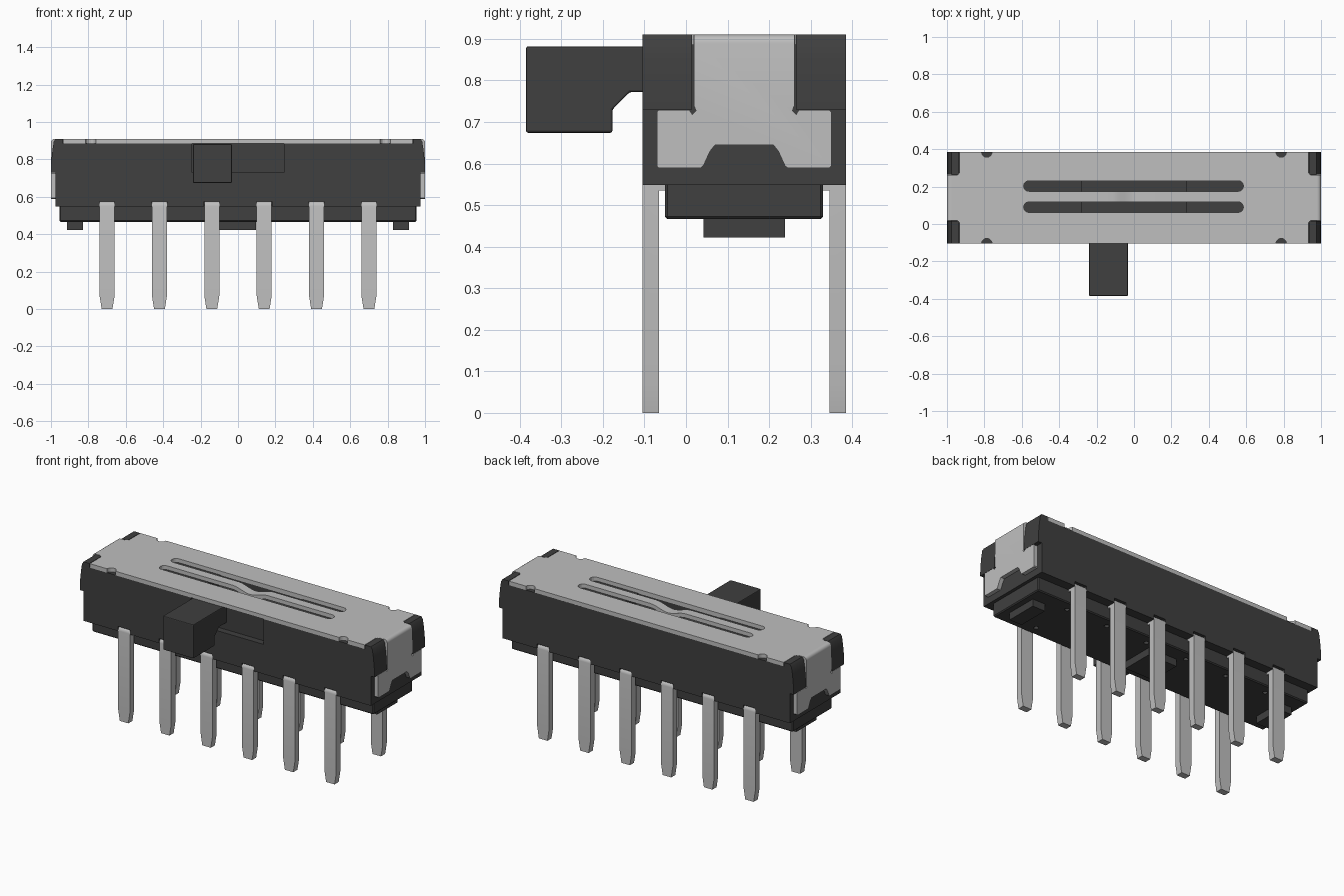
import bpy, bmesh, math
from mathutils import Vector

cube = bpy.data.objects.get("Cube")
if cube:
    bpy.data.objects.remove(cube, do_unlink=True)


def material(name, value):
    m = bpy.data.materials.new(name)
    m.use_nodes = True
    col = (value, value, value, 1)
    m.diffuse_color = col
    m.node_tree.nodes["Principled BSDF"].inputs["Base Color"].default_value = col
    return m


PLASTIC = material("dark plastic", 0.05)
METAL = material("light metal", 0.52)
YC = 0.14  # depth centre of the housing


def add_prism(bm, pts, axis, a, b):
    """Extrude a 2D outline along an axis: x -> (y,z), y -> (x,z), z -> (x,y)."""
    def place(p, t):
        return {"x": (t, p[0], p[1]), "y": (p[0], t, p[1]), "z": (p[0], p[1], t)}[axis]
    lo = [bm.verts.new(place(p, a)) for p in pts]
    hi = [bm.verts.new(place(p, b)) for p in pts]
    bm.faces.new(lo)
    bm.faces.new(hi[::-1])
    n = len(pts)
    for i in range(n):
        bm.faces.new((lo[i], hi[i], hi[(i + 1) % n], lo[(i + 1) % n]))


def add_box(bm, x0, x1, y0, y1, z0, z1):
    add_prism(bm, [(x0, y0), (x1, y0), (x1, y1), (x0, y1)], "z", z0, z1)


def finish(bm, name, mat):
    bmesh.ops.recalc_face_normals(bm, faces=bm.faces)
    me = bpy.data.meshes.new(name)
    bm.to_mesh(me)
    bm.free()
    ob = bpy.data.objects.new(name, me)
    me.materials.append(mat)
    bpy.context.collection.objects.link(ob)
    return ob


def prism(name, pts, axis, a, b, mat):
    bm = bmesh.new()
    add_prism(bm, pts, axis, a, b)
    return finish(bm, name, mat)


def box(name, dims, mat):
    bm = bmesh.new()
    add_box(bm, *dims)
    return finish(bm, name, mat)


def apply(ob, mod):
    bpy.ops.object.select_all(action="DESELECT")
    bpy.context.view_layer.objects.active = ob
    ob.select_set(True)
    bpy.ops.object.modifier_apply(modifier=mod.name)


def cut(ob, bm):
    cutter = finish(bm, "cutter", ob.data.materials[0])
    cutter.hide_render = True
    mod = ob.modifiers.new("cut", "BOOLEAN")
    mod.operation, mod.solver, mod.object = "DIFFERENCE", "EXACT", cutter
    apply(ob, mod)
    bpy.data.objects.remove(cutter, do_unlink=True)


def bevel(ob, width, segments=1):
    mod = ob.modifiers.new("bevel", "BEVEL")
    mod.width, mod.segments = width, segments
    apply(ob, mod)


def arc(cx, cy, r, a0, a1, n):
    return [(cx + r * math.cos(math.radians(a0 + (a1 - a0) * i / n)),
             cy + r * math.sin(math.radians(a0 + (a1 - a0) * i / n))) for i in range(n + 1)]


PIN_X = [-0.7 + 0.28 * i for i in range(6)]

# Housing with pin notches, lever window and spring pocket
housing = box("housing", (-0.975, 0.975, -0.105, 0.385, 0.548, 0.886), PLASTIC)
bm = bmesh.new()
for x in PIN_X:
    add_box(bm, x - 0.041, x + 0.041, -0.2, -0.04, 0.5, 0.576)
    add_box(bm, x - 0.041, x + 0.041, 0.32, 0.5, 0.5, 0.576)
add_box(bm, -0.245, 0.245, -0.2, -0.065, 0.73, 0.95)
add_box(bm, -0.28, 0.28, 0.06, 0.235, 0.83, 0.95)
cut(housing, bm)

# Raised corner blocks
BLOCK = [(0.935, 0.73), (0.935, 0.91), (0.975, 0.91), (0.985, 0.895),
         (0.992, 0.85), (0.998, 0.79), (1.0, 0.73)]
for side, sx in (("left", 1), ("right", -1)):
    for end, y0, y1 in (("front", -0.105, 0.015), ("back", 0.265, 0.385)):
        prism(f"{side}_{end}_corner_block", [(sx * x, z) for x, z in BLOCK], "y", y0, y1, PLASTIC)

# Base plate with small round holes, and feet
base = box("base_plate", (-0.955, 0.955, -0.05, 0.33, 0.466, 0.56), PLASTIC)
bevel(base, 0.006)
bm = bmesh.new()
for x in PIN_X:
    for y in (0.01, 0.27):
        add_prism(bm, arc(x, y, 0.014, 0, 345, 23), "z", 0.4, 0.49)
cut(base, bm)
for name, x0, x1 in (("left_foot", 0.83, 0.915), ("middle_foot", -0.1, 0.095),
                     ("right_foot", -0.915, -0.83)):
    box(name, (x0, x1, 0.042, 0.238, 0.422, 0.47), PLASTIC)

# Metal cover: outline of one quarter, then mirrored round
quarter = [(0.975, 0.122), (0.945, 0.122), (0.932, 0.135), (0.932, 0.245)]
quarter += arc(0.787, 0.245, 0.028, 0, -180, 8)
outline = []
for sx, sy in ((1, 1), (-1, 1), (-1, -1), (1, -1)):
    q = [(sx * x, YC + sy * y) for x, y in quarter]
    outline += q if sx * sy > 0 else q[::-1]
cover = prism("metal_cover", outline, "z", 0.885, 0.91, METAL)

# Two long slots in the cover, joined where the spring strip sits
bm = bmesh.new()
for y in (0.09, 0.203):
    slot = arc(0.557, y, 0.028, -90, 90, 8) + arc(-0.562, y, 0.028, 90, 270, 8)
    add_prism(bm, slot, "z", 0.8, 1.0)
cut(cover, bm)
bm = bmesh.new()
add_box(bm, -0.28, 0.28, 0.1, 0.195, 0.8, 1.0)
cut(cover, bm)

# Spring strip dipping at the middle
top = []
for i in range(17):
    x = -0.12 + 0.015 * i
    top.append((x, 0.91 - 0.0125 * (1 + math.cos(math.pi * x / 0.12))))
top = [(-0.28, 0.91)] + top + [(0.28, 0.91)]
prism("spring_strip", top + [(x, z - 0.025) for x, z in reversed(top)], "y", 0.118, 0.175, METAL)

# End straps of the cover, with widened clip feet
half = [(0.0, 0.645), (0.07, 0.645), (0.082, 0.63), (0.098, 0.595), (0.105, 0.589),
        (0.205, 0.589), (0.21, 0.594), (0.21, 0.724), (0.205, 0.729),
        (0.132, 0.729), (0.125, 0.718), (0.116, 0.727), (0.121, 0.74), (0.121, 0.91)]
strap = [(YC + y, z) for y, z in half] + [(YC - y, z) for y, z in reversed(half[1:])]
for side, sx in (("left", 1), ("right", -1)):
    bm = bmesh.new()
    add_prism(bm, strap, "x", sx * 0.974, sx * 1.0)
    edges = [e for e in bm.edges if all(abs(v.co.x) > 0.99 and v.co.z > 0.905 for v in e.verts)]
    bmesh.ops.bevel(bm, geom=edges, offset=0.02, segments=4, profile=0.5, affect="EDGES")
    finish(bm, f"{side}_end_strap", METAL)

# Sliding lever
LEVER = [(-0.385, 0.674), (-0.385, 0.882), (-0.05, 0.882), (-0.05, 0.772),
         (-0.135, 0.772), (-0.177, 0.73), (-0.177, 0.674)]
lever = prism("slide_lever", LEVER, "x", -0.24, -0.033, PLASTIC)
bevel(lever, 0.005, 2)

# Bent pins with tapered tips, in two rows
PIN = [(-0.105, 0.0), (-0.065, 0.0), (-0.065, 0.535), (0.0, 0.535), (0.0, 0.575)]
PIN += arc(-0.08, 0.55, 0.025, 90, 180, 5)
for row, sy in (("front", 1), ("back", -1)):
    for i, x in enumerate(PIN_X):
        bm = bmesh.new()
        add_prism(bm, [(y if sy > 0 else 2 * YC - y, z) for y, z in PIN], "x", -0.04, 0.04)
        bmesh.ops.bisect_plane(bm, geom=bm.verts[:] + bm.edges[:] + bm.faces[:],
                               plane_co=Vector((0, 0, 0.07)), plane_no=Vector((0, 0, 1)))
        for v in bm.verts:
            if v.co.z < 0.01:
                v.co.x *= 0.72
            v.co.x += x
        finish(bm, f"{row}_pin_{i + 1}", METAL)

# Smooth the rounded parts, keep hard edges
bpy.ops.object.select_all(action="DESELECT")
for ob in bpy.context.collection.objects:
    if ob.type == "MESH" and any(k in ob.name for k in ("pin_", "strap", "spring", "corner")):
        ob.select_set(True)
        bpy.context.view_layer.objects.active = ob
bpy.ops.object.shade_smooth_by_angle(angle=math.radians(30))
